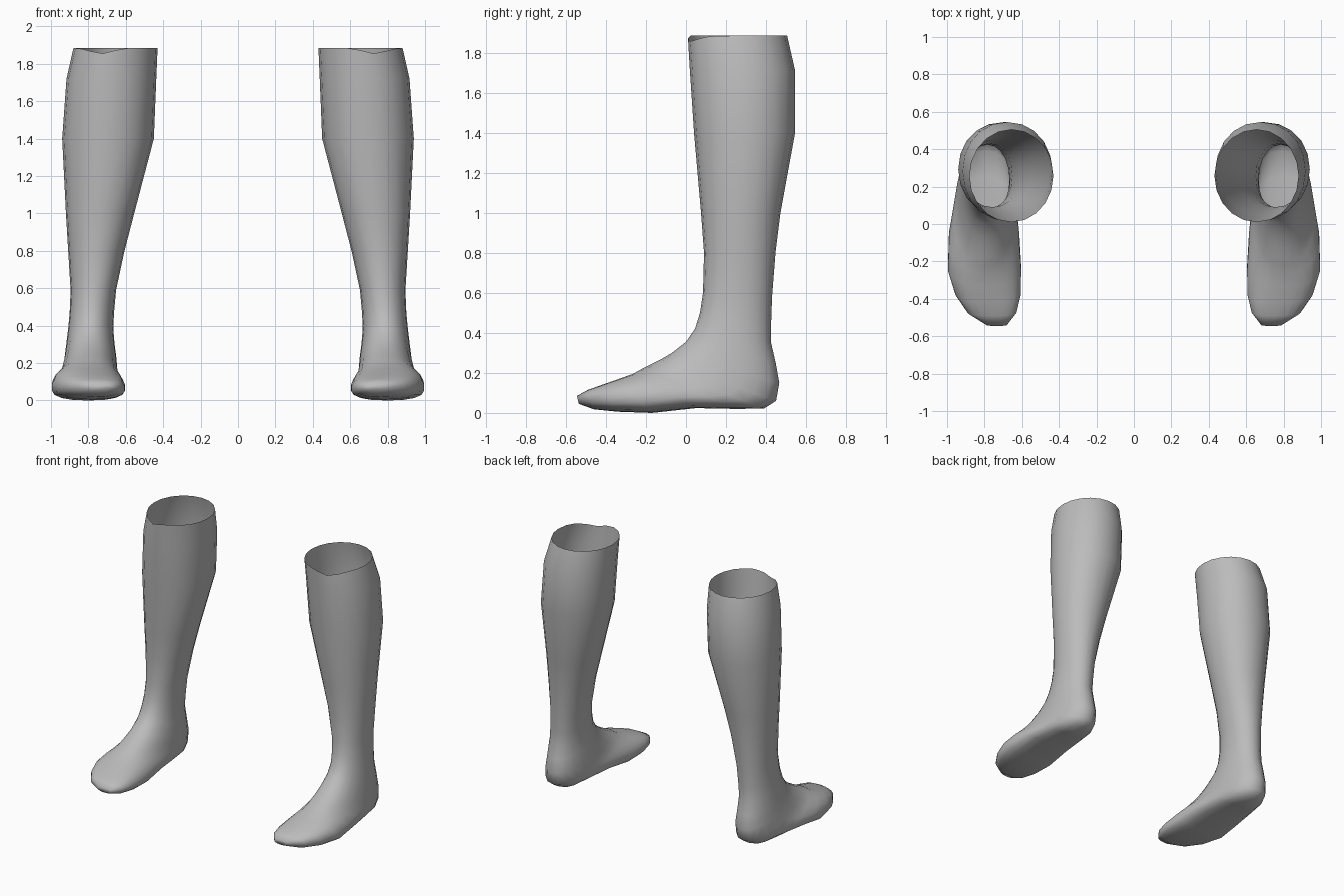
import bpy, bmesh, math

mat = bpy.data.materials.new("plain grey")
mat.diffuse_color = (0.5, 0.5, 0.5, 1)

# Rings from the open top, round the ankle and heel, out to the toes:
# front/top point (y, z), back/sole point (y, z), inner x, outer x, squareness, low bulge
RINGS = [
    (0.01, 1.885, 0.505, 1.885, 0.43, 0.88, 2.0, 0),
    (0.018, 1.73, 0.545, 1.71, 0.437, 0.917, 2.1, 0),
    (0.04, 1.40, 0.545, 1.40, 0.45, 0.94, 2.1, 0),
    (0.075, 1.00, 0.472, 1.00, 0.555, 0.92, 2.1, 0),
    (0.09, 0.80, 0.447, 0.80, 0.607, 0.908, 2.1, 0),
    (0.085, 0.60, 0.43, 0.58, 0.652, 0.895, 2.1, 0),
    (0.07, 0.50, 0.425, 0.44, 0.663, 0.90, 2.1, 0),
    (0.045, 0.42, 0.425, 0.35, 0.667, 0.908, 2.1, 0),
    (0.0, 0.355, 0.448, 0.25, 0.66, 0.918, 2.1, 0),
    (-0.07, 0.30, 0.466, 0.15, 0.65, 0.928, 2.2, 0),
    (-0.13, 0.265, 0.45, 0.06, 0.645, 0.94, 2.3, 0),
    (-0.18, 0.24, 0.39, 0.022, 0.638, 0.95, 2.4, 0.05),
    (-0.22, 0.22, 0.25, 0.02, 0.63, 0.965, 2.4, 0.1),
    (-0.265, 0.195, 0.05, 0.024, 0.615, 0.99, 2.4, 0.15),
    (-0.33, 0.172, -0.17, 0.0, 0.605, 0.995, 2.5, 0.15),
    (-0.42, 0.14, -0.34, 0.006, 0.607, 0.955, 2.5, 0.1),
    (-0.49, 0.115, -0.46, 0.018, 0.63, 0.89, 2.5, 0),
    (-0.545, 0.085, -0.535, 0.045, 0.68, 0.79, 2.2, 0),
]
N = 20


def spow(v, e):
    return math.copysign(abs(v) ** e, v)


def make_leg(name, side):
    bm = bmesh.new()
    loops = []
    for i, (ty, tz, by, bz, x0, x1, e, bulge) in enumerate(RINGS):
        loop = []
        for j in range(N):
            a = 2 * math.pi * j / N
            s = spow(math.cos(a), 2 / e)        # +1 front/top, -1 back/sole
            w = spow(math.sin(a), 2 / e) * (1 - bulge * s)
            w = max(-1, min(1, w))
            x = (x0 + x1) / 2 + w * (x1 - x0) / 2
            y = (ty + by) / 2 + s * (ty - by) / 2
            z = (tz + bz) / 2 + s * (tz - bz) / 2
            if i == 0 and s > 0:                # small dip in the front rim
                z -= 0.03 * math.exp(-((x - 0.73) / 0.08) ** 2)
            loop.append(bm.verts.new((side * x, y, z)))
        loops.append(loop)
    for a, b in zip(loops, loops[1:]):
        for j in range(N):
            k = (j + 1) % N
            bm.faces.new((a[j], a[k], b[k], b[j]))
    bm.faces.new(loops[-1])                     # toe tip
    bmesh.ops.recalc_face_normals(bm, faces=bm.faces)
    for f in bm.faces:
        f.smooth = True
    me = bpy.data.meshes.new(name)
    bm.to_mesh(me)
    bm.free()
    me.materials.append(mat)
    ob = bpy.data.objects.new(name, me)
    bpy.context.collection.objects.link(ob)


make_leg("left_leg", 1)
make_leg("right_leg", -1)
